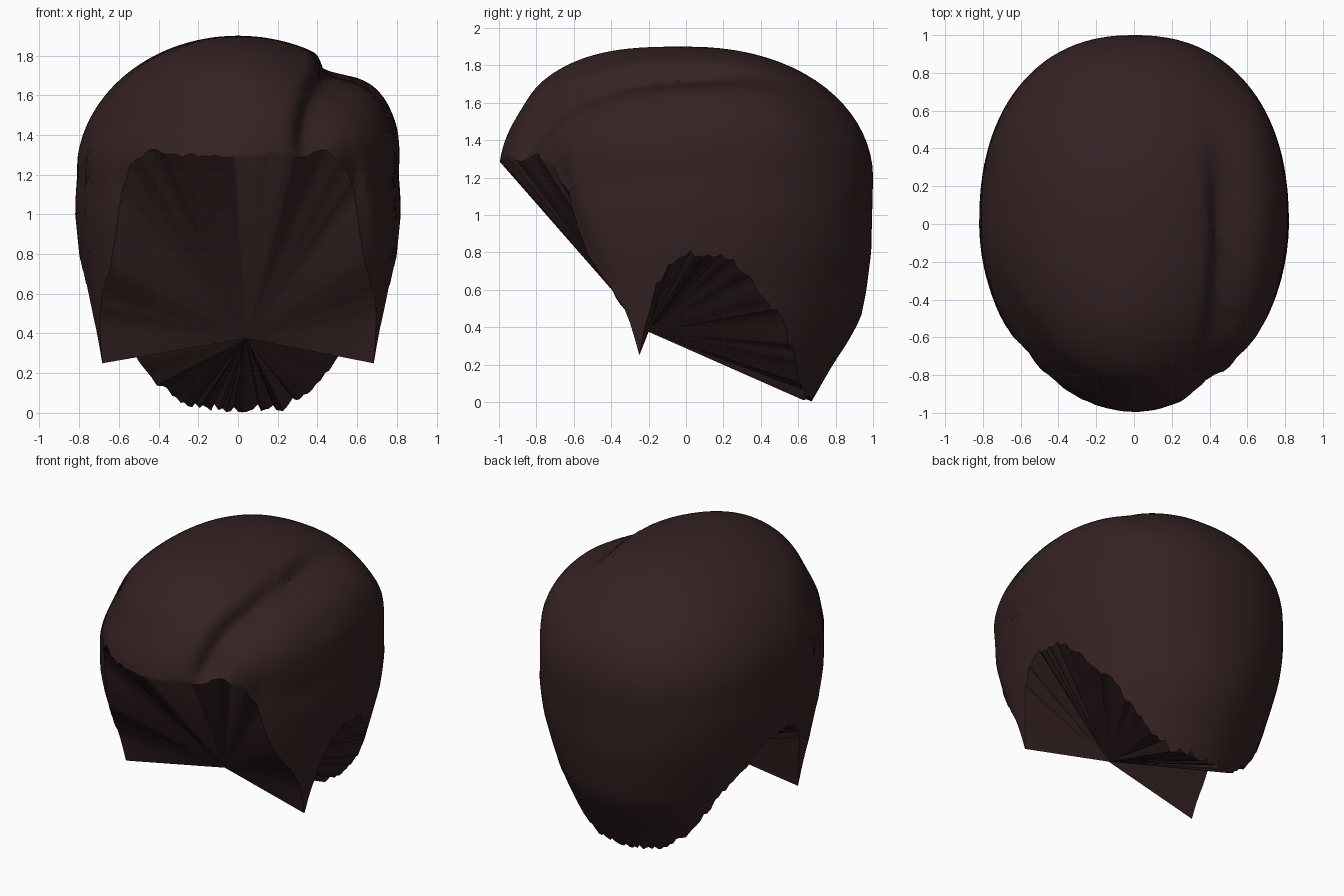
import bpy, bmesh, math, random
from mathutils import Vector

if "Cube" in bpy.data.objects:
    bpy.data.objects.remove(bpy.data.objects["Cube"])

random.seed(4)
SEGMENTS, RINGS = 216, 40

# hairline height by angle from the front, mirrored left to right
HAIRLINE = [(0, 1.28), (20, 1.29), (29, 1.32), (38, 1.24), (45, 1.11), (48, .95),
            (53, .74), (60, .60), (66, .45), (70, .25), (73, .40), (78, .60),
            (83, .71), (90, .77), (104, .76), (112, .69), (120, .56), (130, .42),
            (138, .26), (146, .12), (160, .01), (180, 0)]
# half width and back depth below the widest level
WIDTH = [(0, .65), (.25, .71), (.4, .73), (.6, .765), (.8, .80), (1, .82), (1.2, .815)]
BACK = [(0, .67), (.2, .785), (.32, .865), (.45, .935), (.6, .965), (.8, .99), (1.2, 1.0)]
# plan position of the parting, y then x
PARTING = [(-.95, .33), (-.8, .37), (-.5, .45), (-.1, .48), (.2, .46), (.6, .40)]


def interp(table, t):
    if t <= table[0][0]:
        return table[0][1]
    for (a, va), (b, vb) in zip(table, table[1:]):
        if t <= b:
            return va + (vb - va) * (t - a) / (b - a)
    return table[-1][1]


def bell(d, width):
    return math.exp(-(d / width) ** 2)


def ramp(t, a, b):
    t = min(1, max(0, (t - a) / (b - a)))
    return t * t * (3 - 2 * t)


def surface(phi, q):
    """Point on the hair; q < 0 runs down the sides, q > 0 curves to the crown."""
    if q < 0:
        z = 1.2 + .7 * q
        w, f, b = interp(WIDTH, z), 1.0, interp(BACK, z)
    else:
        z, c = 1.2 + .7 * math.sin(q), max(math.cos(q), 1e-5)
        w, f, b = .815 * c, c ** .68, c ** .92
    sx, sy = math.sin(phi), -math.cos(phi)
    # fuller back at the widest level, tapering to the nape
    n = 1.94 if sy < 0 else 1.9 + .38 * ramp(z, .3, 1.0)
    r = (abs(sx / w) ** n + abs(sy / (f if sy < 0 else b)) ** n) ** (-1 / n)
    p = Vector((sx * r, sy * r, z))
    out = Vector((p.x / .66, p.y, (z - 1.0) / .8)).normalized()
    # parting: steep on the crown side, easing out into a raised lobe
    d = p.x - interp(PARTING, p.y)
    high = ramp(z, 1.2, 1.45)
    lobe = .03 + .02 * ramp(p.y, -.3, .2)
    push = high * (1 - ramp(p.y, .4, .95)) * lobe * bell(d - .22, .14)
    push -= high * (1 - ramp(p.y, .0, .6)) * .075 * bell(d, .05 if d < 0 else .11)
    # swept roll over the left of the forehead
    roll = math.hypot(p.x / .76, p.y / .9) - 1
    sweep = ramp(-p.y, .1, .5) * (1 - ramp(p.x, -.1, .25)) * ramp(z, 1.25, 1.45)
    push -= .02 * sweep * bell(roll, .08)
    # soft crease above each ear
    push -= .01 * bell(z - 1.2 - .1 * p.y, .06) * bell(p.y + .2, .3) * ramp(abs(p.x), .5, .7)
    return p + out * push


hair_brown = bpy.data.materials.new("dark brown hair")
hair_brown.diffuse_color = (.036, .016, .0165, 1)
hair_brown.use_nodes = True
hair_brown.node_tree.nodes["Principled BSDF"].inputs["Base Color"].default_value = hair_brown.diffuse_color

bm = bmesh.new()
columns = []
for i in range(SEGMENTS):
    phi = 2 * math.pi * i / SEGMENTS
    deg = math.degrees(phi)
    deg = min(deg, 360 - deg)
    # ragged ends, strongest at the nape
    z0 = interp(HAIRLINE, deg)
    if abs(deg - 70) > 1:
        z0 += random.uniform(0, .04 if deg > 75 else .02)
    q0 = (z0 - 1.2) / .7 if z0 < 1.2 else math.asin((z0 - 1.2) / .7)
    points = [surface(phi, q0 + (math.pi / 2 - q0) * j / RINGS) for j in range(RINGS)]
    # temples curl in towards the face
    curl = .045 * bell(deg - 48, 11)
    for p in points:
        k = curl * bell(p.z - z0, .12)
        p.x -= math.copysign(k, p.x)
    columns.append([bm.verts.new(p) for p in points])
crown = bm.verts.new((0, 0, 1.9))
hub = bm.verts.new((.04, -.2, .375))

# outer hair, crown cap and the folded fan closing the underside
for i, col in enumerate(columns):
    nxt = columns[(i + 1) % SEGMENTS]
    for j in range(RINGS - 1):
        bm.faces.new((col[j], nxt[j], nxt[j + 1], col[j + 1]))
    bm.faces.new((col[-1], nxt[-1], crown))
    bm.faces.new((nxt[0], col[0], hub))
bmesh.ops.recalc_face_normals(bm, faces=bm.faces)

mesh = bpy.data.meshes.new("hair")
bm.to_mesh(mesh)
bm.free()
mesh.materials.append(hair_brown)
hair = bpy.data.objects.new("hair", mesh)
bpy.context.collection.objects.link(hair)
bpy.context.view_layer.objects.active = hair
hair.select_set(True)
bpy.ops.object.shade_smooth_by_angle(angle=math.radians(50))
